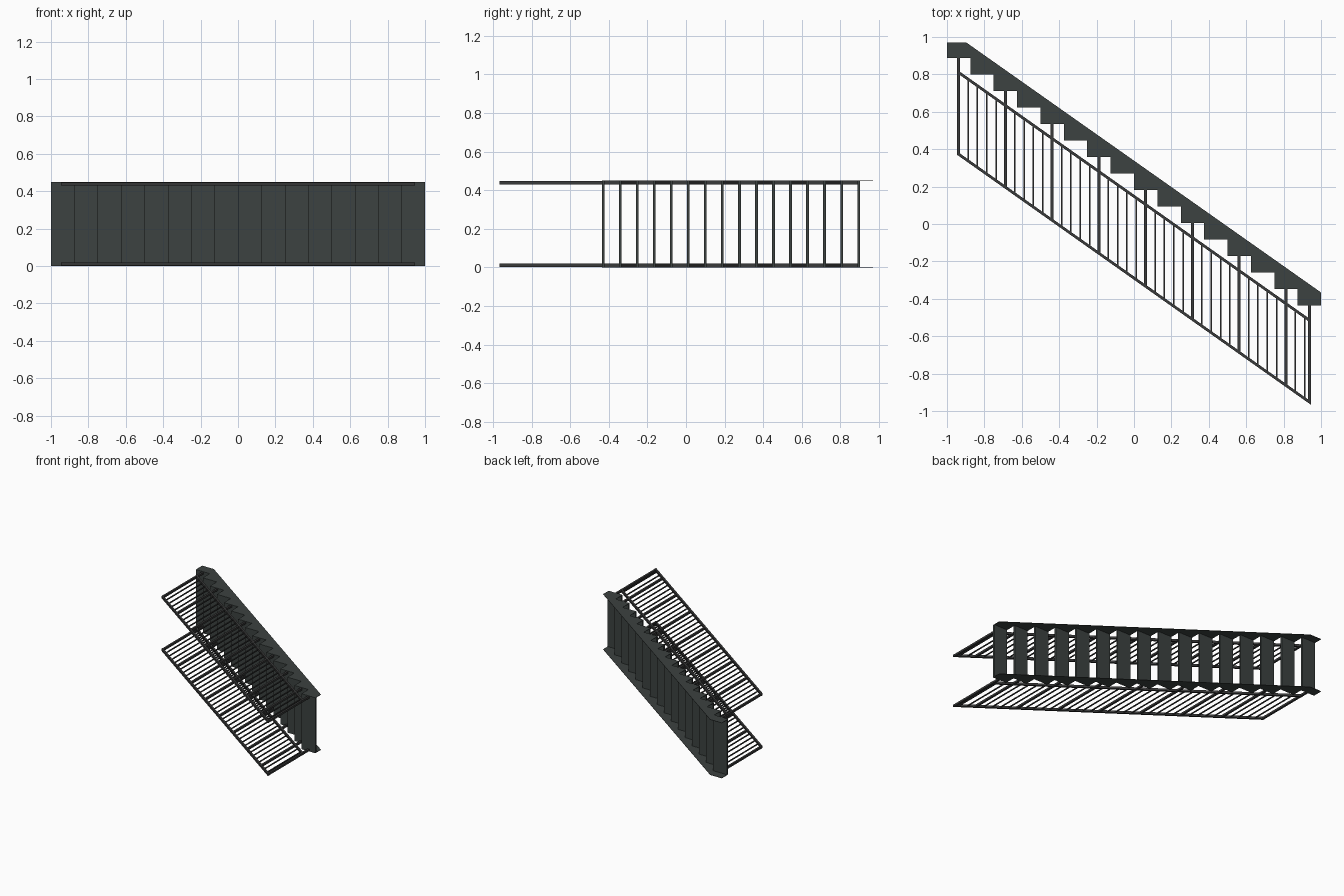
import bpy, bmesh
from mathutils import Matrix, Vector

cube = bpy.data.objects.get("Cube")
if cube:
    bpy.data.objects.remove(cube, do_unlink=True)

STEPS, RUN, RISE = 16, 0.125, 0.0883
FIRST_Y = 0.888          # outer face of the first tread
HEIGHT = 0.45            # distance across both stringers
SLOPE = -RISE / RUN
RAIL_Z = 0.011           # rail centre, inset from each side
POST_X = 0.9375


def material(name, rgb):
    m = bpy.data.materials.new(name)
    m.use_nodes = True
    m.diffuse_color = (*rgb, 1)
    m.node_tree.nodes["Principled BSDF"].inputs["Base Color"].default_value = (*rgb, 1)
    return m


slate = material("slate grey steel", (0.045, 0.054, 0.052))
iron = material("dark iron", (0.040, 0.041, 0.041))


def finish(name, bm, mat):
    bmesh.ops.recalc_face_normals(bm, faces=bm.faces)
    mesh = bpy.data.meshes.new(name)
    bm.to_mesh(mesh)
    bm.free()
    mesh.materials.append(mat)
    obj = bpy.data.objects.new(name, mesh)
    bpy.context.collection.objects.link(obj)
    return obj


def add_box(bm, lo, hi):
    lo, hi = Vector(lo), Vector(hi)
    size = Matrix.Diagonal((*(hi - lo), 1))
    bmesh.ops.create_cube(bm, size=1, matrix=Matrix.Translation((lo + hi) / 2) @ size)


def add_prism(bm, outline, z0, z1):
    face = bm.faces.new([bm.verts.new((x, y, z0)) for x, y in outline])
    top = bmesh.ops.extrude_face_region(bm, geom=[face])["geom"]
    verts = [v for v in top if isinstance(v, bmesh.types.BMVert)]
    bmesh.ops.translate(bm, verts=verts, vec=(0, 0, z1 - z0))


def step_y(i):
    return FIRST_Y - i * RISE


# Sawtooth stringer plates
outline = [(1, -0.366), (-0.896, 0.97), (-1, 0.97)]
for i in range(STEPS):
    x = -1 + i * RUN
    outline += [(x, step_y(i)), (x + RUN, step_y(i))]
for side, z in (("left", HEIGHT - 0.003), ("right", 0)):
    bm = bmesh.new()
    add_prism(bm, outline, z, z + 0.003)
    finish("stringer_" + side, bm, slate)

# Open treads
bm = bmesh.new()
for i in range(STEPS):
    x = -1 + i * RUN
    add_box(bm, (x, step_y(i), 0.002), (x + RUN, step_y(i) + 0.014, HEIGHT - 0.002))
finish("treads", bm, slate)


def rail_y(x, start):
    return start + (x + POST_X) * SLOPE


LOW, HIGH = 0.81, 0.373   # knee rail and hand rail at the first post

for side, z in (("left", HEIGHT - RAIL_Z), ("right", RAIL_Z)):
    # Sloping rails
    for name, start in (("knee_rail_", LOW), ("hand_rail_", HIGH)):
        bm = bmesh.new()
        e, h = POST_X + 0.008, 0.009
        a, b = rail_y(-e, start), rail_y(e, start)
        add_prism(bm, [(-e, a - h), (e, b - h), (e, b + h), (-e, a + h)], z - 0.009, z + 0.009)
        finish(name + side, bm, iron)

    # Posts on every second step and on the last one
    bm = bmesh.new()
    for i in [*range(0, STEPS, 2), STEPS - 1]:
        x = -POST_X + i * RUN
        add_box(bm, (x - 0.008, rail_y(x, HIGH), z - 0.008), (x + 0.008, step_y(i) + 0.002, z + 0.008))
    finish("posts_" + side, bm, iron)

    # Thin balusters between the posts
    bm = bmesh.new()
    for k in range(1, 38):
        if k % 5:
            x = -POST_X + k * 0.05
            add_box(bm, (x - 0.004, rail_y(x, HIGH), z - 0.004), (x + 0.004, rail_y(x, LOW), z + 0.004))
    finish("balusters_" + side, bm, iron)
